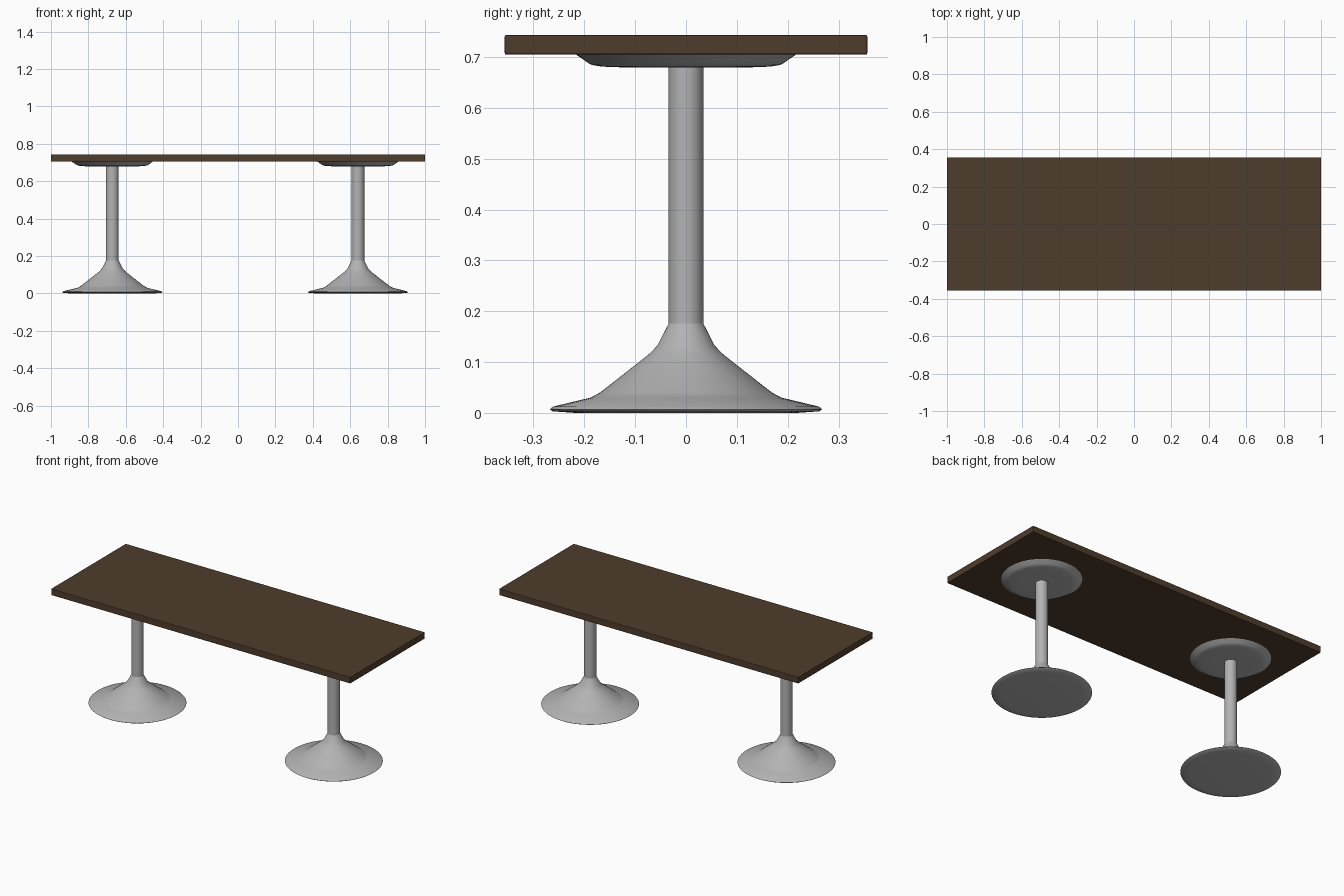
import bpy
import math

cube = bpy.data.objects.get("Cube")
if cube:
    bpy.data.objects.remove(cube, do_unlink=True)


def make_material(name, rgb):
    mat = bpy.data.materials.new(name)
    mat.use_nodes = True
    color = (*rgb, 1.0)
    mat.diffuse_color = color
    mat.node_tree.nodes["Principled BSDF"].inputs["Base Color"].default_value = color
    return mat


wood = make_material("dark_wood", (0.078, 0.045, 0.026))
metal = make_material("grey_metal", (0.45, 0.45, 0.45))


def lathe(name, profile, x, segments=64):
    """Revolve a (radius, height) profile about a vertical axis and cap both ends."""
    verts, faces = [], []
    for r, z in profile:
        for i in range(segments):
            a = 2 * math.pi * i / segments
            verts.append((r * math.cos(a), r * math.sin(a), z))
    for k in range(len(profile) - 1):
        for i in range(segments):
            j = (i + 1) % segments
            a, b = k * segments, (k + 1) * segments
            faces.append((a + i, a + j, b + j, b + i))
    faces.append(tuple(reversed(range(segments))))
    faces.append(tuple(range(len(verts) - segments, len(verts))))
    mesh = bpy.data.meshes.new(name)
    mesh.from_pydata(verts, [], faces)
    mesh.materials.append(metal)
    obj = bpy.data.objects.new(name, mesh)
    bpy.context.collection.objects.link(obj)
    obj.location.x = x
    bpy.ops.object.select_all(action="DESELECT")
    obj.select_set(True)
    bpy.context.view_layer.objects.active = obj
    bpy.ops.object.shade_smooth_by_angle(angle=math.radians(35))
    return obj


# Tabletop slab with slightly eased edges
bpy.ops.mesh.primitive_cube_add(size=1, location=(0, 0, 0.724))
top = bpy.context.object
top.name = "tabletop"
top.scale = (2.0, 0.713, 0.039)
bpy.ops.object.transform_apply(location=False, rotation=False, scale=True)
top.data.materials.append(wood)
bevel = top.modifiers.new("eased_edges", "BEVEL")
bevel.width = 0.003
bevel.segments = 2

# Profiles as (radius, height), bottom to top
base_profile = [(0.218, 0), (0.262, 0.003), (0.268, 0.007), (0.261, 0.0125),
                (0.188, 0.03), (0.169, 0.04), (0.086, 0.105), (0.07, 0.118),
                (0.056, 0.133), (0.034, 0.176)]
column_profile = [(0.034, 0.176), (0.034, 0.684)]
flange_profile = [(0.11, 0.679), (0.165, 0.681), (0.184, 0.684), (0.192, 0.688),
                  (0.216, 0.7045)]

# Two pedestals: flared base, column and mounting plate
for side, x in (("right", -0.672), ("left", 0.641)):
    lathe(side + "_pedestal_base", base_profile, x)
    lathe(side + "_column", column_profile, x)
    lathe(side + "_mounting_plate", flange_profile, x)
